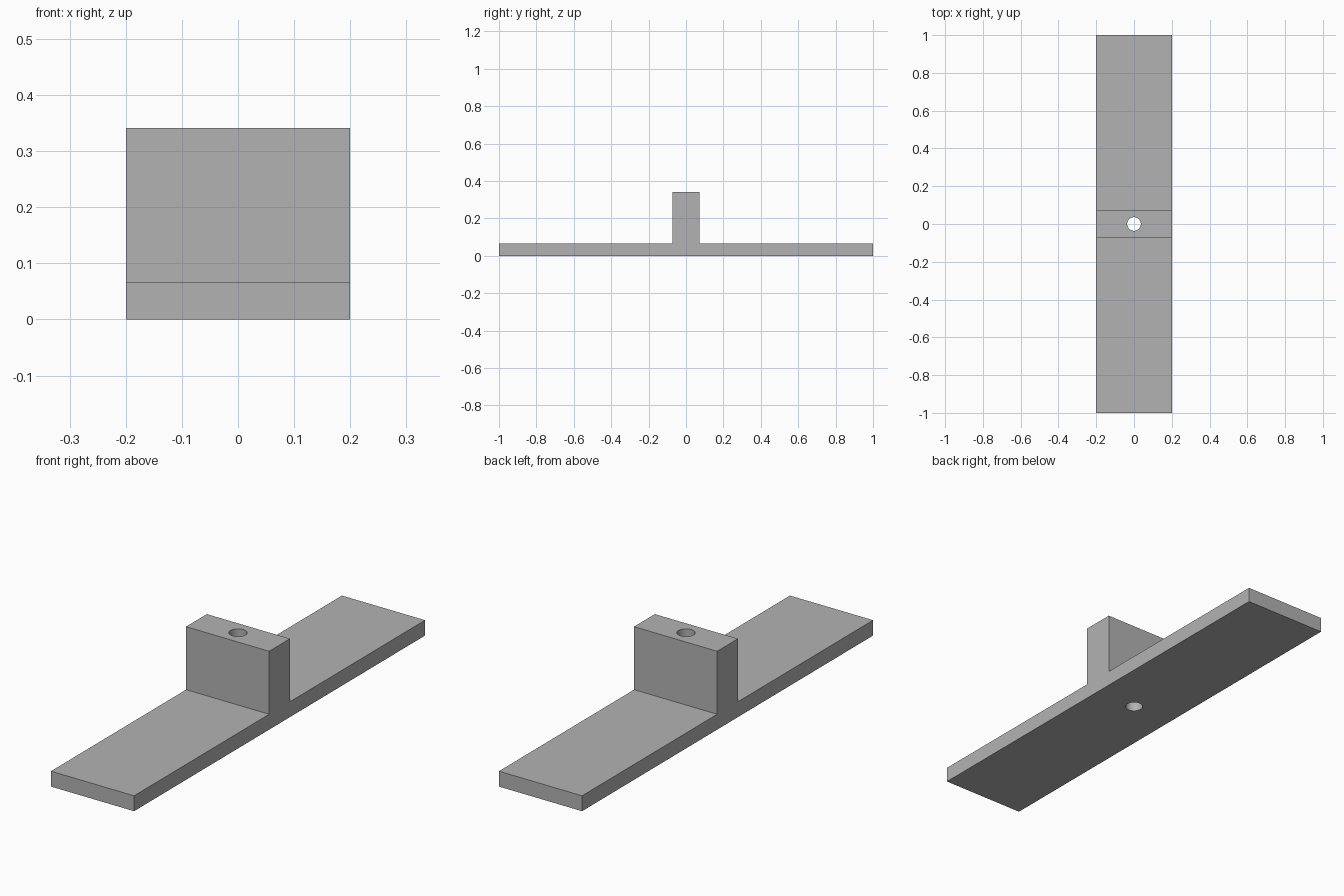
import bpy
import bmesh
import math

if "Cube" in bpy.data.objects:
    bpy.data.objects.remove(bpy.data.objects["Cube"], do_unlink=True)

HALF_WIDTH, HALF_LENGTH = 0.2, 1.0
BASE_TOP, RIB_TOP = 0.067, 0.341
RIB_HALF, HOLE_RADIUS = 0.0715, 0.036

# Plain grey material
grey = bpy.data.materials.new("grey")
grey.use_nodes = True
colour = (0.45, 0.45, 0.45, 1)
grey.diffuse_color = colour
grey.node_tree.nodes["Principled BSDF"].inputs["Base Color"].default_value = colour

# Inverted T profile, extruded across the width
half = [(HALF_LENGTH, 0), (HALF_LENGTH, BASE_TOP), (RIB_HALF, BASE_TOP), (RIB_HALF, RIB_TOP)]
profile = half + [(-y, z) for y, z in reversed(half)]
bm = bmesh.new()
face = bm.faces.new([bm.verts.new((-HALF_WIDTH, y, z)) for y, z in profile])
result = bmesh.ops.extrude_face_region(bm, geom=[face])
new_verts = [g for g in result["geom"] if isinstance(g, bmesh.types.BMVert)]
bmesh.ops.translate(bm, verts=new_verts, vec=(2 * HALF_WIDTH, 0, 0))
bmesh.ops.recalc_face_normals(bm, faces=bm.faces)
mesh = bpy.data.meshes.new("t_bracket")
bm.to_mesh(mesh)
bm.free()
mesh.materials.append(grey)
bracket = bpy.data.objects.new("t_bracket", mesh)
bpy.context.collection.objects.link(bracket)

# Vertical hole through the rib and the base
bpy.ops.mesh.primitive_cylinder_add(vertices=48, radius=HOLE_RADIUS, depth=1, location=(0, 0, RIB_TOP / 2))
cutter = bpy.context.object
cutter.name = "hole_cutter"
cutter.hide_render = True
cutter.data.materials.append(grey)
cut = bracket.modifiers.new("hole", "BOOLEAN")
cut.operation = "DIFFERENCE"
cut.solver = "EXACT"
cut.object = cutter

# Apply the cut, remove the cutter and smooth the bore
bpy.ops.object.select_all(action="DESELECT")
bracket.select_set(True)
bpy.context.view_layer.objects.active = bracket
bpy.ops.object.modifier_apply(modifier=cut.name)
bpy.data.objects.remove(cutter, do_unlink=True)
bpy.ops.object.shade_smooth_by_angle(angle=math.radians(30))
